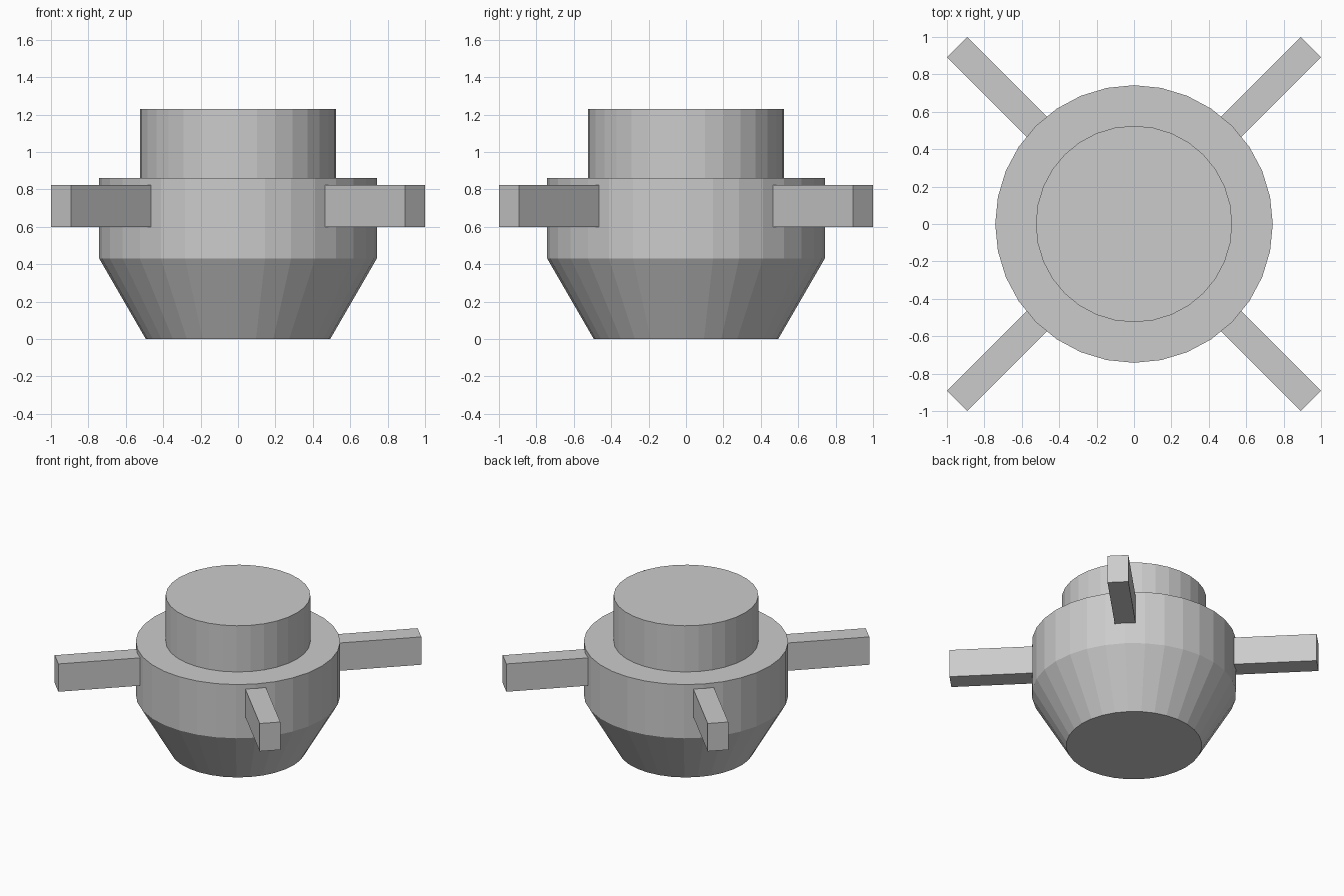
import bpy, bmesh
from math import cos, sin, pi, radians
from mathutils import Matrix

if "Cube" in bpy.data.objects:
    bpy.data.objects.remove(bpy.data.objects["Cube"])

SIDES = 32


def make_object(name, bm):
    bmesh.ops.recalc_face_normals(bm, faces=bm.faces)
    mesh = bpy.data.meshes.new(name)
    bm.to_mesh(mesh)
    bm.free()
    obj = bpy.data.objects.new(name, mesh)
    bpy.context.collection.objects.link(obj)
    return obj


def lathe(name, profile):
    """Closed turned solid from (radius, z) points, bottom to top."""
    bm = bmesh.new()
    rings = [[bm.verts.new((r * cos(2 * pi * i / SIDES), r * sin(2 * pi * i / SIDES), z))
              for i in range(SIDES)] for r, z in profile]
    for low, high in zip(rings, rings[1:]):
        for i in range(SIDES):
            j = (i + 1) % SIDES
            bm.faces.new((low[i], low[j], high[j], high[i]))
    bm.faces.new(rings[0][::-1])
    bm.faces.new(rings[-1])
    return make_object(name, bm)


def radial_bar(name, angle, start, end, width, z0, z1):
    """Box pointing outward from the centre at the given angle."""
    bm = bmesh.new()
    place = (Matrix.Rotation(angle, 4, 'Z')
             @ Matrix.Translation(((start + end) / 2, 0, (z0 + z1) / 2))
             @ Matrix.Diagonal((end - start, width, z1 - z0, 1)))
    bmesh.ops.create_cube(bm, size=1, matrix=place)
    return make_object(name, bm)


# Turned body: tapered base, straight drum, shoulder and narrower neck
lathe("body", [(0.493, 0), (0.742, 0.43), (0.742, 0.86), (0.525, 0.86), (0.525, 1.23)])

# Four diagonal arms
for k, name in enumerate(("back_right", "back_left", "front_left", "front_right")):
    radial_bar("arm_" + name, radians(45 + 90 * k), 0.68, 1.338, 0.152, 0.60, 0.823)
